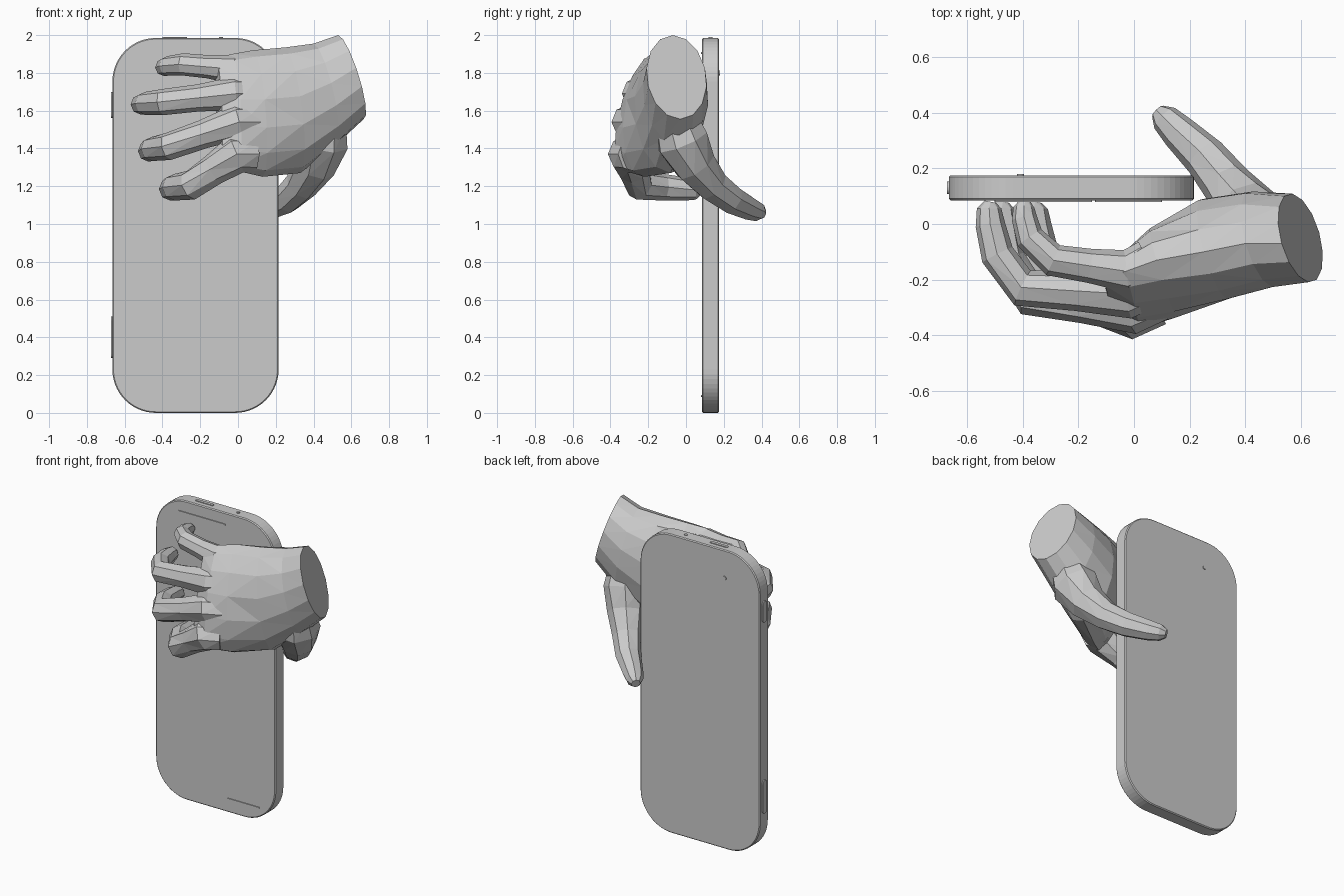
import bpy, bmesh, math
from mathutils import Vector as V

if "Cube" in bpy.data.objects:
    bpy.data.objects.remove(bpy.data.objects["Cube"])


def finish(bm, name):
    bmesh.ops.recalc_face_normals(bm, faces=bm.faces)
    me = bpy.data.meshes.new(name)
    bm.to_mesh(me)
    bm.free()
    ob = bpy.data.objects.new(name, me)
    bpy.context.collection.objects.link(ob)
    return ob


def loft(name, rings, tri=False):
    bm = bmesh.new()
    vs = [[bm.verts.new(p) for p in r] for r in rings]
    n = len(vs[0])
    for a, b in zip(vs, vs[1:]):
        for i in range(n):
            j = (i + 1) % n
            bm.faces.new((a[i], a[j], b[j], b[i]))
    bm.faces.new(vs[0])
    bm.faces.new(vs[-1])
    if tri:
        bmesh.ops.triangulate(bm, faces=bm.faces)
    return finish(bm, name)


def ellipse(c, a, b, n):
    return [c + a * math.cos(2 * math.pi * i / n) + b * math.sin(2 * math.pi * i / n)
            for i in range(n)]


def digit(name, pts, radii, n=8):
    # faceted tube, rings square to the path
    rings = []
    for i, p in enumerate(pts):
        t = (pts[min(i + 1, len(pts) - 1)] - pts[max(i - 1, 0)]).normalized()
        up = (V((0, 0, 1)) - t * t.z).normalized()
        rings.append(ellipse(p, up * radii[i], t.cross(up) * radii[i], n))
    return loft(name, rings, True)


def finger(name, knuckle, bend, tip, r):
    # knuckle bulge, bent joint, then a curve onto the phone
    k, b, t = V(knuckle), V(bend), V(tip)
    out = V((-0.04, 0, 0))
    pts = [k + V((0.08, 0.04, 0)), k, k.lerp(b, 0.5), b, b.lerp(t, 0.42) + out,
           b.lerp(t, 0.8) + out / 2, t, t + V((0.005, 0.025, 0))]
    scale = (1.25, 1.3, 1.04, 1, 0.88, 0.77, 0.64, 0.3)
    return digit(name, pts, [r * s for s in scale])


def slab(name, centre, size, r, k=4, bev=0.0):
    # rounded rectangle in x-z, extruded along y
    def ring(y, inset):
        hx, hz, rr = size[0] / 2 - inset, size[2] / 2 - inset, r - inset
        out = []
        for q, (sx, sz) in enumerate(((1, 1), (-1, 1), (-1, -1), (1, -1))):
            for i in range(k + 1):
                a = math.pi / 2 * (q + i / k)
                out.append(V((sx * (hx - rr) + rr * math.cos(a), y,
                              sz * (hz - rr) + rr * math.sin(a))))
        return out
    h = size[1] / 2
    rings = [ring(-h, bev), ring(h, bev)]
    if bev:
        rings[1:1] = [ring(-h + bev, 0), ring(h - bev, 0)]
    ob = loft(name, rings)
    ob.location = centre
    return ob


# phone body and details
slab("phone_body", (-0.225, 0.13, 0.9925), (0.88, 0.09, 1.985), 0.23, 14, 0.006)
for name, z, h in (("side_button_upper", 1.63, 0.14), ("side_button_lower", 0.4, 0.22)):
    slab(name, (-0.666, 0.13, z), (0.044, 0.012, h), 0.02).rotation_euler.z = math.pi / 2
for name, x, w in (("top_slot", -0.335, 0.13), ("top_pin", -0.09, 0.02)):
    slab(name, (x, 0.13, 1.985), (w, 0.01, 0.02), 0.009).rotation_euler.x = math.pi / 2
slab("camera_dot", (-0.407, 0.176, 1.8), (0.025, 0.008, 0.025), 0.012)
slab("speaker_strip", (-0.325, 0.084, 1.905), (0.35, 0.01, 0.012), 0.005)
slab("base_strip", (-0.02, 0.084, 0.09), (0.24, 0.01, 0.01), 0.004)

# palm: rings given by top, bottom and half thickness
palm = [((0.53, -0.07, 2.0), (0.665, -0.03, 1.555), 0.165),
        ((0.40, -0.07, 1.955), (0.52, -0.04, 1.42), 0.18),
        ((0.25, -0.10, 1.935), (0.33, -0.08, 1.27), 0.19),
        ((0.08, -0.13, 1.92), (0.13, -0.22, 1.25), 0.16),
        ((-0.03, -0.17, 1.90), (0.0, -0.32, 1.28), 0.115),
        ((-0.11, -0.19, 1.86), (-0.09, -0.33, 1.30), 0.06)]
thick = V((0.27, -0.96, 0))
hand = loft("hand", [ellipse((V(t) + V(b)) / 2, (V(t) - V(b)) / 2, thick * h, 14)
                     for t, b, h in palm], True)

# fingers and thumb
digits = [
    finger("index", (-0.01, -0.31, 1.37), (-0.25, -0.245, 1.205), (-0.36, 0.055, 1.18), 0.08),
    finger("middle", (0.0, -0.30, 1.54), (-0.37, -0.26, 1.41), (-0.475, 0.055, 1.38), 0.073),
    finger("ring", (-0.02, -0.25, 1.69), (-0.40, -0.23, 1.645), (-0.52, 0.055, 1.63), 0.069),
    finger("little", (-0.03, -0.17, 1.82), (-0.29, -0.13, 1.845), (-0.395, 0.06, 1.825), 0.059),
    digit("thumb", [V(p) for p in ((0.46, -0.05, 1.55), (0.445, -0.02, 1.44), (0.405, 0.05, 1.31),
                                   (0.335, 0.14, 1.205), (0.255, 0.24, 1.13), (0.16, 0.33, 1.085),
                                   (0.11, 0.38, 1.065), (0.085, 0.405, 1.055))],
          (0.12, 0.145, 0.115, 0.09, 0.078, 0.064, 0.052, 0.028))]

# fuse the digits into the palm
bpy.context.view_layer.objects.active = hand
for d in digits:
    m = hand.modifiers.new("fuse", 'BOOLEAN')
    m.operation = 'UNION'
    m.solver = 'EXACT'
    m.object = d
    bpy.ops.object.modifier_apply(modifier=m.name)
    bpy.data.objects.remove(d)
